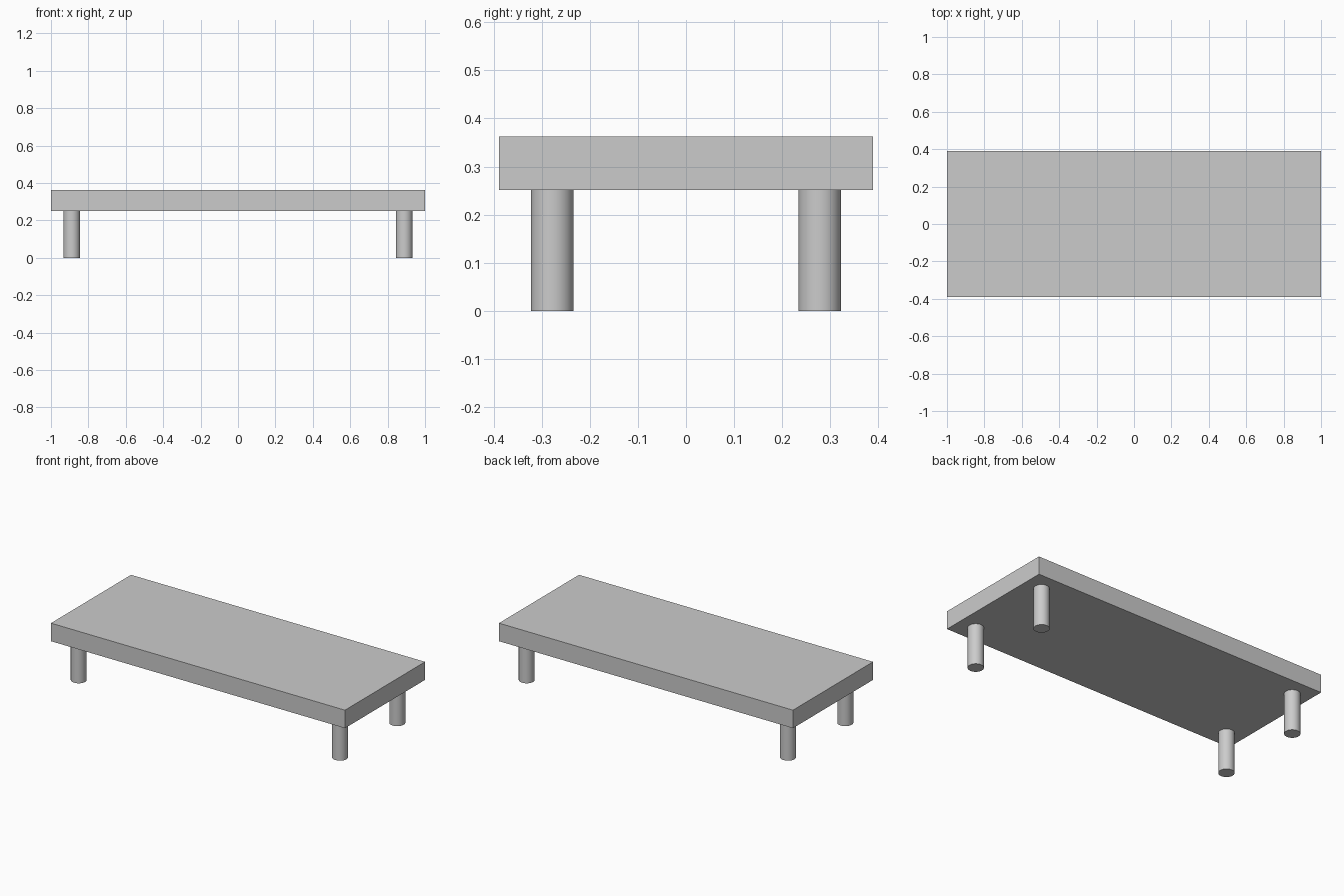
import bpy
import math

cube = bpy.data.objects.get("Cube")
if cube:
    bpy.data.objects.remove(cube, do_unlink=True)

LENGTH, DEPTH = 2.0, 0.778
LEG_HEIGHT, TOP_HEIGHT = 0.251, 0.362
LEG_X, LEG_Y, LEG_RADIUS = 0.889, 0.278, 0.0444

# Single grey finish
grey = bpy.data.materials.new("light grey")
grey.use_nodes = True
colour = (0.6, 0.6, 0.6, 1.0)
grey.diffuse_color = colour
grey.node_tree.nodes["Principled BSDF"].inputs["Base Color"].default_value = colour


def finish(name):
    obj = bpy.context.object
    obj.name = obj.data.name = name
    obj.data.materials.append(grey)
    return obj


# Table top slab
bpy.ops.mesh.primitive_cube_add(size=1, location=(0, 0, (LEG_HEIGHT + TOP_HEIGHT) / 2))
top = finish("table_top")
top.scale = (LENGTH, DEPTH, TOP_HEIGHT - LEG_HEIGHT)
bpy.ops.object.transform_apply(location=False, rotation=False, scale=True)

# Four round legs
for y_name, y_sign in (("front", -1), ("back", 1)):
    for x_name, x_sign in (("left", 1), ("right", -1)):
        bpy.ops.mesh.primitive_cylinder_add(
            vertices=32, radius=LEG_RADIUS, depth=LEG_HEIGHT,
            location=(x_sign * LEG_X, y_sign * LEG_Y, LEG_HEIGHT / 2))
        finish(f"{y_name}_{x_name}_leg")
        bpy.ops.object.shade_smooth_by_angle(angle=math.radians(30))
